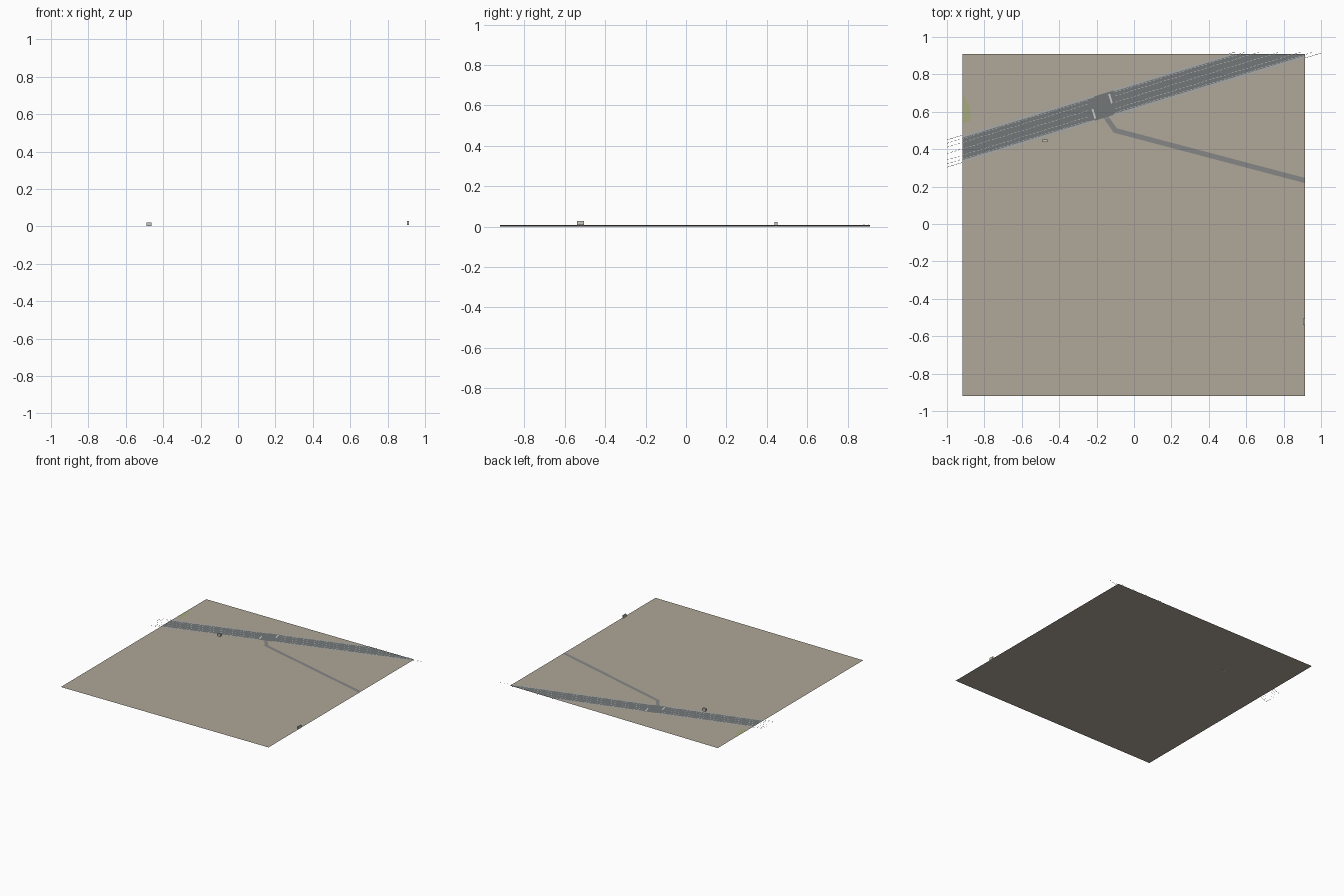
import bpy, bmesh
from mathutils import Vector

if "Cube" in bpy.data.objects:
    bpy.data.objects.remove(bpy.data.objects["Cube"])

X0, X1, Y0, Y1 = -0.917, 0.913, -0.92, 0.91   # ground tile limits
SLOPE = 0.305                                  # direction of the highway
ROAD_Y = 0.402                                 # highway centre at the left edge


def material(name, rgb):
    m = bpy.data.materials.new(name)
    m.diffuse_color = (*rgb, 1)
    m.use_nodes = True
    m.node_tree.nodes["Principled BSDF"].inputs["Base Color"].default_value = m.diffuse_color
    return m


TAN = material("soil", (0.43, 0.385, 0.315))
GREEN = material("grass", (0.38, 0.40, 0.20))
ASPHALT = material("asphalt", (0.17, 0.185, 0.19))
GREY = material("lane_grey", (0.24, 0.24, 0.245))
PAVE = material("paving", (0.40, 0.40, 0.39))
WHITE = material("paint", (0.75, 0.75, 0.73))
WALL = material("wall", (0.58, 0.57, 0.53))


def ground_z(x):
    """The tile rises very slightly to the right."""
    return 0.008 * (x - X0) / (X1 - X0)


def flat_part(name, polys, lift, mat, limits=(X0, X1, Y0, Y1)):
    """Polygons draped on the ground and trimmed to the limits."""
    bm = bmesh.new()
    for poly in polys:
        bm.faces.new([bm.verts.new((x, y, max(0, ground_z(x) + lift))) for x, y in poly])
    a, b, c, d = limits
    for co, no in (((a, 0, 0), (-1, 0, 0)), ((b, 0, 0), (1, 0, 0)),
                   ((0, c, 0), (0, -1, 0)), ((0, d, 0), (0, 1, 0))):
        bmesh.ops.bisect_plane(bm, geom=bm.verts[:] + bm.edges[:] + bm.faces[:],
                               plane_co=co, plane_no=no, clear_outer=True)
    bm.normal_update()
    for f in bm.faces:
        if f.normal.z < 0:
            f.normal_flip()
    me = bpy.data.meshes.new(name)
    bm.to_mesh(me)
    bm.free()
    me.materials.append(mat)
    ob = bpy.data.objects.new(name, me)
    bpy.context.collection.objects.link(ob)
    return ob


def on_road(x, t):
    return (x, ROAD_Y + t + SLOPE * (x - X0))


def band(xa, xb, t, w):
    """Strip parallel to the highway at offset t."""
    return [on_road(xa, t - w / 2), on_road(xb, t - w / 2),
            on_road(xb, t + w / 2), on_road(xa, t + w / 2)]


def across(x, ta, tb, w):
    """Bar square to the highway."""
    k = -SLOPE / (1 + SLOPE ** 2)
    return [on_road(x + k * t + s * w / 2, t)
            for s, t in ((-1, ta), (1, ta), (1, tb), (-1, tb))]


def path(points, w):
    """Constant-width ribbon with mitred bends."""
    pts = [Vector(p) for p in points]
    left, right = [], []
    for i, p in enumerate(pts):
        n = [Vector((-(q - r).y, (q - r).x)).normalized()
             for r, q in zip(pts[max(i - 1, 0):i + 1], pts[max(i, 1):i + 2])]
        m = (n[0] + n[-1]).normalized()
        m *= w / 2 / m.dot(n[0])
        left.append(tuple(p + m))
        right.append(tuple(p - m))
    return [[left[i], left[i + 1], right[i + 1], right[i]] for i in range(len(pts) - 1)]


# Ground and grass patch
flat_part("ground", [[(X0, Y0), (X1, Y0), (X1, Y1), (X0, Y1)]], 0, TAN)
flat_part("grass_patch", [[(X0, 0.535), (-0.87, 0.555), (-0.88, 0.63), (X0, 0.70)]], 0.0005, GREEN)

# Side road joining the highway
flat_part("side_road", path([(-0.16, 0.585), (-0.10, 0.50), (0.95, 0.223)], 0.027), 0.0007, GREY)

# Highway deck, side paving and the plain junction area
flat_part("highway", [band(-1, 1, 0, 0.12)], 0.001, ASPHALT)
flat_part("roadside_paving", [band(xa, xb, t, 0.011) for t in (-0.0655, 0.0655)
                              for xa, xb in ((-1, -0.21), (-0.11, 1))], 0.0011, PAVE)
flat_part("junction", [band(-0.21, -0.11, 0, 0.131)], 0.0012, ASPHALT)

# Painted lines run a little past the tile
OVER = (-1, 1, -0.92, 0.92)
dashes = []
for t in (-0.055, -0.034, 0, 0.034, 0.055):
    x = -1.0
    while x < 1:
        if not -0.24 < x < -0.10:
            dashes.append(band(x, x + 0.011, t, 0.0025))
        x += 0.02
flat_part("lane_dashes", dashes, 0.0016, WHITE, OVER)
flat_part("edge_lines", [band(-1, 1, t, 0.002) for t in (-0.073, 0.073)], 0.0014, PAVE, OVER)
flat_part("stop_lines", [across(-0.222, -0.055, 0.0, 0.009),
                         across(-0.118, 0.0, 0.055, 0.009)], 0.0017, WHITE)


# Small buildings
def building(name, xa, xb, ya, yb, za, zb):
    bpy.ops.mesh.primitive_cube_add(size=1, location=((xa + xb) / 2, (ya + yb) / 2, (za + zb) / 2))
    ob = bpy.context.object
    ob.name = name
    ob.scale = (xb - xa, yb - ya, zb - za)
    ob.data.materials.append(WALL)


building("roadside_hut", -0.488, -0.463, 0.438, 0.452, 0.0012, 0.022)
building("edge_building", 0.903, 0.913, -0.54, -0.505, 0.0075, 0.028)
